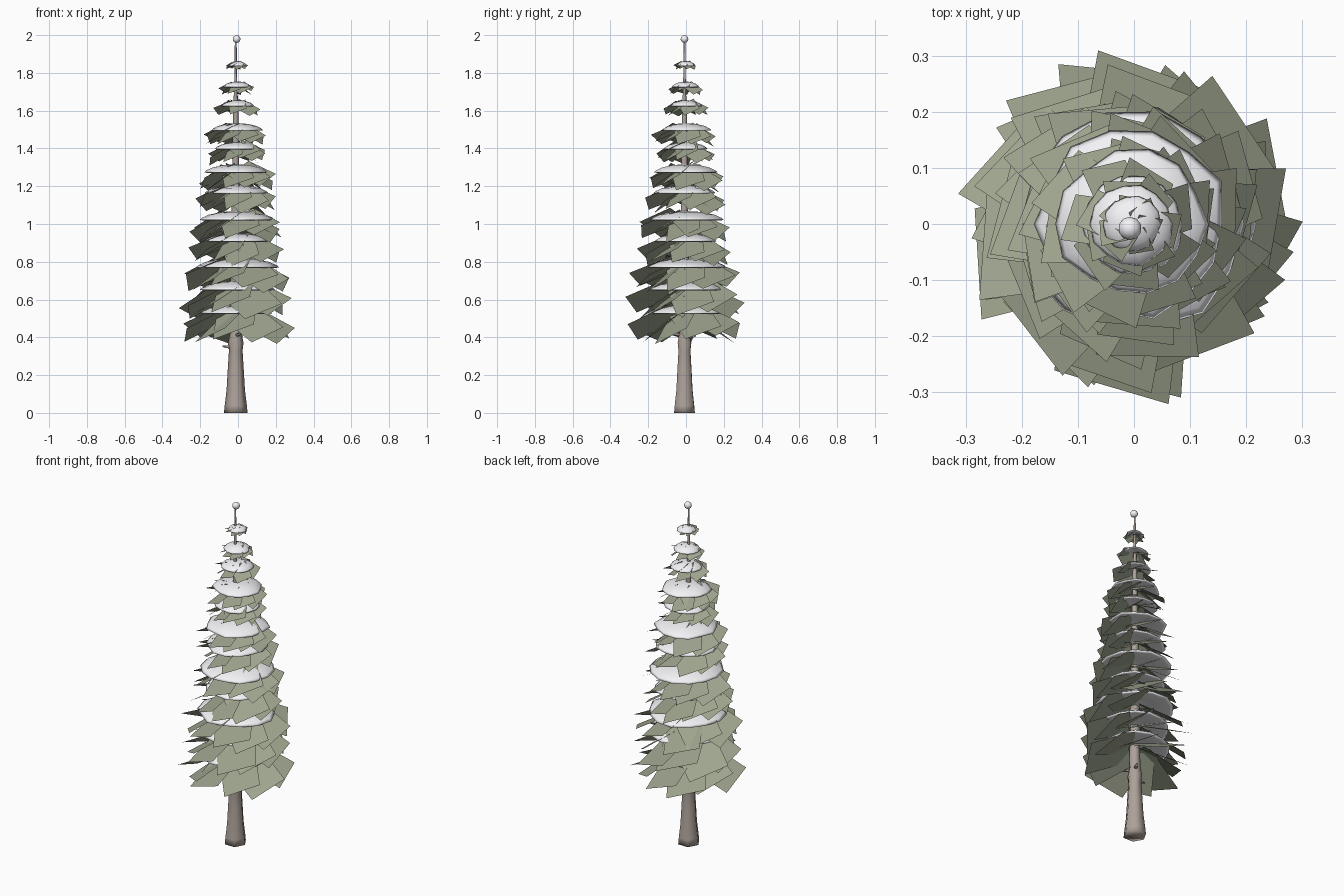
import bpy, bmesh, math, random
from mathutils import Matrix, Vector

if "Cube" in bpy.data.objects:
    bpy.data.objects.remove(bpy.data.objects["Cube"])

random.seed(4)


def material(name, rgb):
    m = bpy.data.materials.new(name)
    m.diffuse_color = (*rgb, 1)
    m.use_nodes = True
    m.node_tree.nodes["Principled BSDF"].inputs["Base Color"].default_value = m.diffuse_color
    return m


BARK = material("bark", (0.42, 0.36, 0.32))
NEEDLES = material("needles", (0.34, 0.37, 0.27))
SNOW = material("snow", (0.9, 0.9, 0.93))


def finish(bm, name, mat, smooth=False):
    me = bpy.data.meshes.new(name)
    bm.to_mesh(me)
    bm.free()
    me.materials.append(mat)
    for p in me.polygons:
        p.use_smooth = smooth
    ob = bpy.data.objects.new(name, me)
    bpy.context.collection.objects.link(ob)
    return ob


def lathe(name, profile, sides, mat, cx=0, cy=0, wobble=0.0):
    """Revolve (radius, z) points; wobble makes the outline uneven."""
    bm = bmesh.new()
    k = [1 + random.uniform(-wobble, wobble) for _ in range(sides)]
    rings = []
    for r, z in profile:
        if r == 0:
            rings.append([bm.verts.new((cx, cy, z))] * sides)
            continue
        rings.append([bm.verts.new((cx + r * k[i] * math.cos(2 * math.pi * i / sides),
                                    cy + r * k[i] * math.sin(2 * math.pi * i / sides), z))
                      for i in range(sides)])
    for a, b in zip(rings, rings[1:]):
        for i in range(sides):
            j = (i + 1) % sides
            vs = list(dict.fromkeys((a[i], a[j], b[j], b[i])))
            bm.faces.new(vs)
    bmesh.ops.recalc_face_normals(bm, faces=bm.faces)
    return finish(bm, name, mat, True)


# Trunk, flared at the foot and thin at the tip
CX, CY = -0.012, -0.008
lathe("trunk", [(0, 0), (0.064, 0), (0.06, 0.04), (0.05, 0.12), (0.044, 0.22),
                (0.037, 0.33), (0.042, 0.37), (0.032, 0.42), (0.027, 0.8),
                (0.021, 1.2), (0.014, 1.6), (0.008, 1.75), (0.005, 1.97), (0, 1.98)],
      6, BARK, CX, CY, 0.04)

# Short broken twigs under the lowest branches
for n, (ang, z) in enumerate([(180, 0.345), (60, 0.4), (290, 0.41)]):
    bm = bmesh.new()
    d = Vector((math.cos(math.radians(ang)), math.sin(math.radians(ang)), 0.1))
    mat = (Matrix.Translation(Vector((CX, CY, z)) + d * 0.045)
           @ d.to_track_quat('Z', 'Y').to_matrix().to_4x4())
    bmesh.ops.create_cone(bm, cap_ends=True, segments=5, radius1=0.012, radius2=0.004,
                          depth=0.05, matrix=mat)
    finish(bm, f"twig_{n + 1}", BARK, True)

# Tiers: height, reach of the branches, radius of the snow
TIERS = [(0.555, 0.28, 0.195), (0.68, 0.29, 0.19), (0.80, 0.265, 0.21),
         (0.935, 0.235, 0.165), (1.05, 0.225, 0.195), (1.19, 0.198, 0.165),
         (1.30, 0.195, 0.168), (1.42, 0.152, 0.12), (1.52, 0.158, 0.13),
         (1.645, 0.12, 0.09), (1.745, 0.09, 0.073), (1.855, 0.058, 0.05)]

for t, (z, reach, snow) in enumerate(TIERS):
    # Flat needle cards, drooping and rolled like overlapping shingles
    bm = bmesh.new()
    count = 10 if t < 9 else 7
    turn = t * 2.4 - math.pi / 2
    for i in range(count):
        r1 = reach * random.uniform(0.96, 1.12)
        w = reach * random.uniform(0.36, 0.44)
        dz = random.uniform(-0.06, 0.06) * reach
        rot = (Matrix.Translation((CX * 0.5, CY * 0.5, z + dz))
               @ Matrix.Rotation(turn + 2 * math.pi * i / count + random.uniform(-.12, .12), 4, 'Z')
               @ Matrix.Rotation(math.radians(random.uniform(21, 30)), 4, 'Y')
               @ Matrix.Rotation(math.radians(random.uniform(20, 28)), 4, 'X'))
        pts = [(0.12 * reach, -w), (r1, -w), (r1, w), (0.12 * reach, w)]
        bm.faces.new([bm.verts.new(rot @ Vector((x, y, 0))) for x, y in pts])
    finish(bm, f"branches_{t + 1}", NEEDLES)

    # Lens-shaped snow pad lying on the tier
    h = 0.012 + snow * 0.1
    zs = z - 0.005
    lathe(f"snow_pad_{t + 1}",
          [(0, zs + h * 0.75), (snow * 0.4, zs + h * 0.6), (snow * 0.75, zs + h * 0.15),
           (snow * 0.94, zs - h * 0.4), (snow, zs - h * 0.75), (snow * 0.9, zs - h * 0.85),
           (snow * 0.5, zs - h * 0.35), (0, zs - h * 0.1)],
          14, SNOW, CX * 0.3, 0, 0.06)

# Snow ball on the tip
bm = bmesh.new()
bmesh.ops.create_icosphere(bm, subdivisions=2, radius=0.021,
                           matrix=Matrix.Translation((CX * 0.6, CY, 1.979)))
finish(bm, "snow_tip", SNOW, True)
